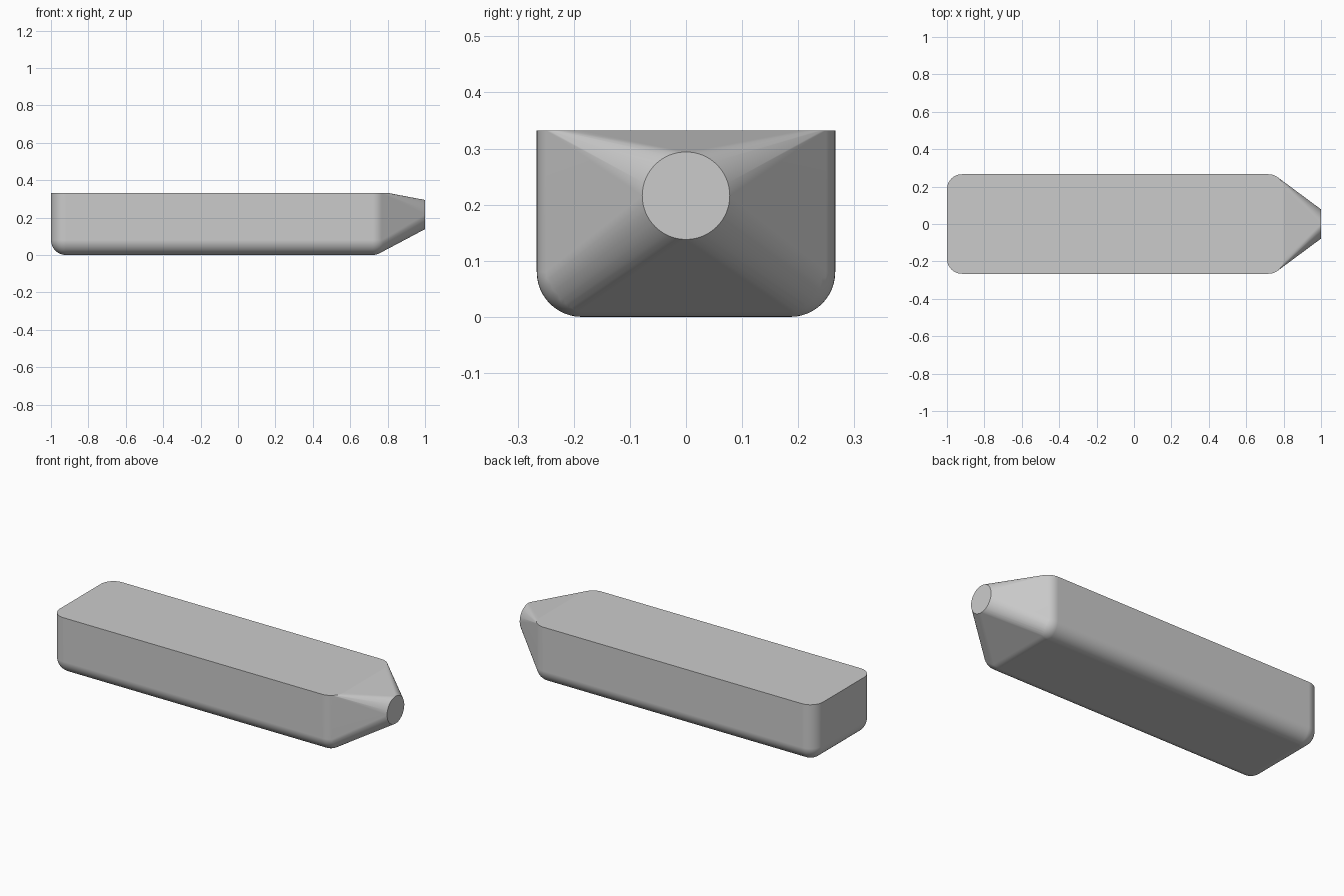
import bpy, bmesh
from math import sin, cos, pi, radians

if "Cube" in bpy.data.objects:
    bpy.data.objects.remove(bpy.data.objects["Cube"])

X0, X1, HY, TOP, R = -1.0, 0.80, 0.266, 0.332, 0.08
NOSE_X, NOSE_Z, NOSE_R = 1.0, 0.216, 0.078
STEPS = 12

bm = bmesh.new()

# Body corners: vertical rounding, rolled under at the bottom, cut flat at the top
for sx, cx in ((-1, X0 + R), (1, X1 - R)):
    for sy in (-1, 1):
        cy = sy * (HY - R)
        for i in range(STEPS + 1):
            a = i * pi / 2 / STEPS
            dx, dy = sx * cos(a), sy * sin(a)
            bm.verts.new((cx + R * dx, cy + R * dy, TOP))
            for j in range(STEPS):
                b = j * pi / 2 / STEPS
                bm.verts.new((cx + R * dx * cos(b), cy + R * dy * cos(b), R - R * sin(b)))
        bm.verts.new((cx, cy, 0))

# Round nose tip
for i in range(64):
    a = 2 * pi * i / 64
    bm.verts.new((NOSE_X, NOSE_R * cos(a), NOSE_Z + NOSE_R * sin(a)))

# Skin everything tightly, then drop the buried points and merge flat regions
bmesh.ops.remove_doubles(bm, verts=bm.verts[:], dist=1e-5)
bmesh.ops.convex_hull(bm, input=bm.verts[:])
bmesh.ops.delete(bm, geom=[v for v in bm.verts if not v.link_faces], context='VERTS')
bmesh.ops.dissolve_limit(bm, angle_limit=radians(0.3), verts=bm.verts[:], edges=bm.edges[:])
bmesh.ops.recalc_face_normals(bm, faces=bm.faces[:])

mesh = bpy.data.meshes.new("tapered_body")
bm.to_mesh(mesh)
bm.free()
body = bpy.data.objects.new("tapered_body", mesh)
bpy.context.collection.objects.link(body)
bpy.context.view_layer.objects.active = body
body.select_set(True)
bpy.ops.object.shade_smooth_by_angle(angle=radians(10))

# Keep the large flat panels evenly shaded
weighted = body.modifiers.new("even_shading", 'WEIGHTED_NORMAL')
weighted.keep_sharp = True
